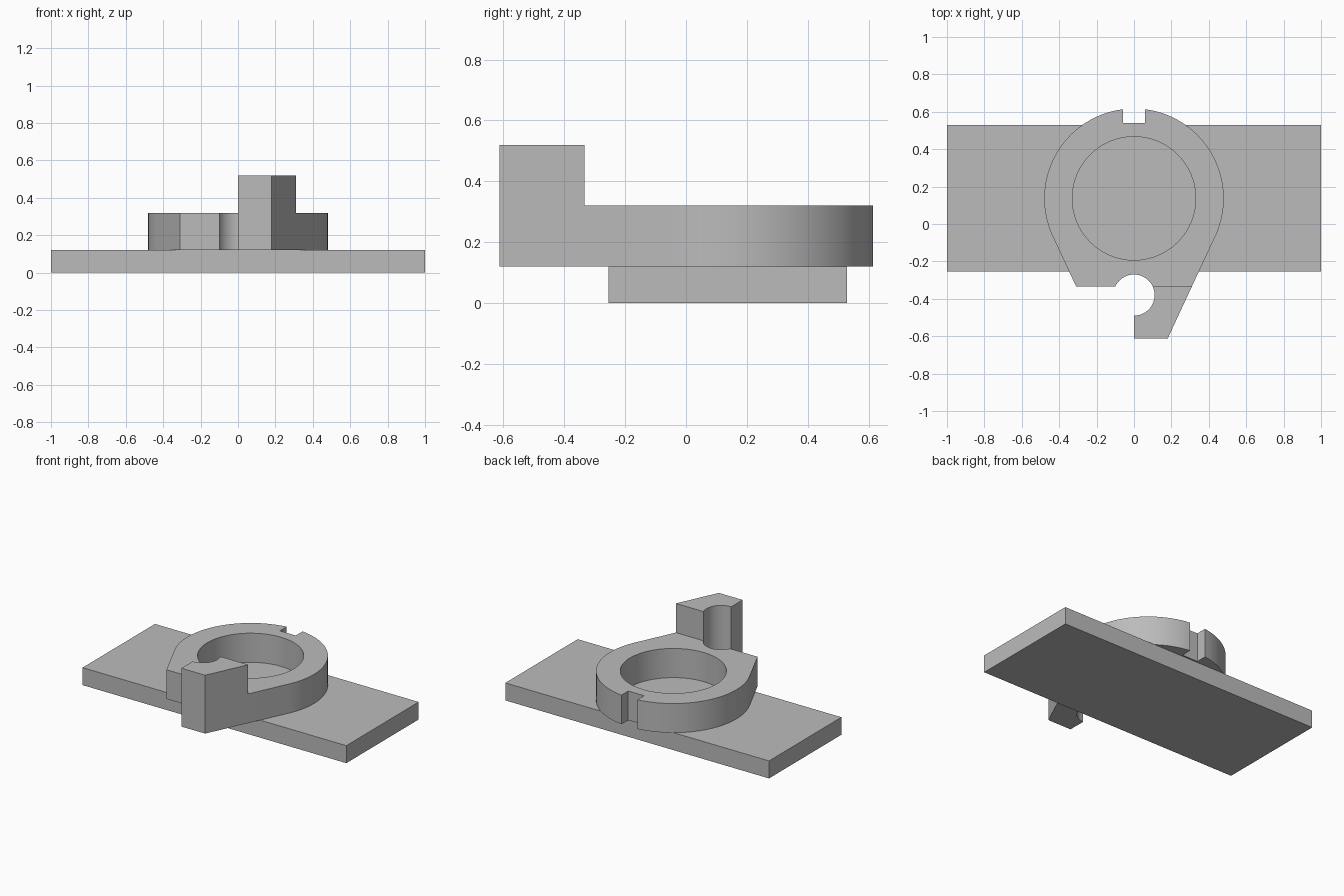
import bpy, bmesh
from math import cos, sin, radians, asin, degrees

if "Cube" in bpy.data.objects:
    bpy.data.objects.remove(bpy.data.objects["Cube"])

grey = bpy.data.materials.new("plain grey")
grey.use_nodes = True
colour = (0.5, 0.5, 0.5, 1)
grey.diffuse_color = colour
grey.node_tree.nodes["Principled BSDF"].inputs["Base Color"].default_value = colour

PLATE_TOP, RING_TOP, POST_TOP = 0.12, 0.32, 0.52
CENTRE_Y, RADIUS, BORE = 0.137, 0.48, 0.33
GROOVE_Y, GROOVE_R = -0.38, 0.11
STEP_Y, FRONT_Y = -0.333, -0.613


def arc(cy, r, a0, a1, n):
    """Points on an arc about (0, cy), angles in degrees."""
    angles = [radians(a0 + (a1 - a0) * i / n) for i in range(n + 1)]
    return [(r * cos(a), cy + r * sin(a)) for a in angles]


def add_loop(bm, points):
    verts = [bm.verts.new((x, y, PLATE_TOP)) for x, y in points]
    edges = [bm.edges.new((v, verts[i - 1])) for i, v in enumerate(verts)]
    return verts, edges


def raise_faces(bm, faces, height):
    out = bmesh.ops.extrude_face_region(bm, geom=faces)["geom"]
    verts = [g for g in out if isinstance(g, bmesh.types.BMVert)]
    bmesh.ops.translate(bm, verts=verts, vec=(0, 0, height))
    return [g for g in out if isinstance(g, bmesh.types.BMFace)]


def finish(name, bm):
    bmesh.ops.recalc_face_normals(bm, faces=bm.faces)
    mesh = bpy.data.meshes.new(name)
    bm.to_mesh(mesh)
    bm.free()
    mesh.materials.append(grey)
    obj = bpy.data.objects.new(name, mesh)
    bpy.context.collection.objects.link(obj)
    return obj


# Base plate
bm = bmesh.new()
bmesh.ops.create_cube(bm, size=1)
for v in bm.verts:
    v.co.x *= 2
    v.co.y = v.co.y * 0.784 + 0.137
    v.co.z = (v.co.z + 0.5) * PLATE_TOP
finish("base_plate", bm)

# Ring outline: round back with key slot, tangent flanks, half groove in front
slot = degrees(asin(0.06 / RADIUS))
lip = degrees(asin((STEP_Y - GROOVE_Y) / GROOVE_R))
corner = (0.31, STEP_Y)
outline = (arc(CENTRE_Y, RADIUS, -25, 90 - slot, 32)
           + [(0.06, 0.54), (-0.06, 0.54)]
           + arc(CENTRE_Y, RADIUS, 90 + slot, 205, 32)
           + [(-0.31, STEP_Y)]
           + arc(GROOVE_Y, GROOVE_R, 180 - lip, lip, 20)
           + [corner])
bm = bmesh.new()
edges = add_loop(bm, outline)[1]
edges += add_loop(bm, arc(CENTRE_Y, BORE, 0, 354.375, 63))[1]
bmesh.ops.triangle_fill(bm, edges=edges, use_beauty=True)

# Front post outline, sharing the step line with the ring
post = (arc(GROOVE_Y, GROOVE_R, lip, -90, 18)
        + [(0, FRONT_Y), (0.18, FRONT_Y), corner])
bm.faces.new(add_loop(bm, post)[0])
bmesh.ops.remove_doubles(bm, verts=bm.verts, dist=0.0005)
bmesh.ops.recalc_face_normals(bm, faces=bm.faces)

# Raise everything, then the post alone
tops = raise_faces(bm, bm.faces[:], RING_TOP - PLATE_TOP)
post_top = [f for f in tops if f.calc_center_median().y < STEP_Y - 0.01]
raise_faces(bm, post_top, POST_TOP - RING_TOP)
ring = finish("keyed_ring_with_post", bm)

bpy.ops.object.select_all(action="DESELECT")
ring.select_set(True)
bpy.context.view_layer.objects.active = ring
bpy.ops.object.shade_smooth_by_angle(angle=radians(30))
